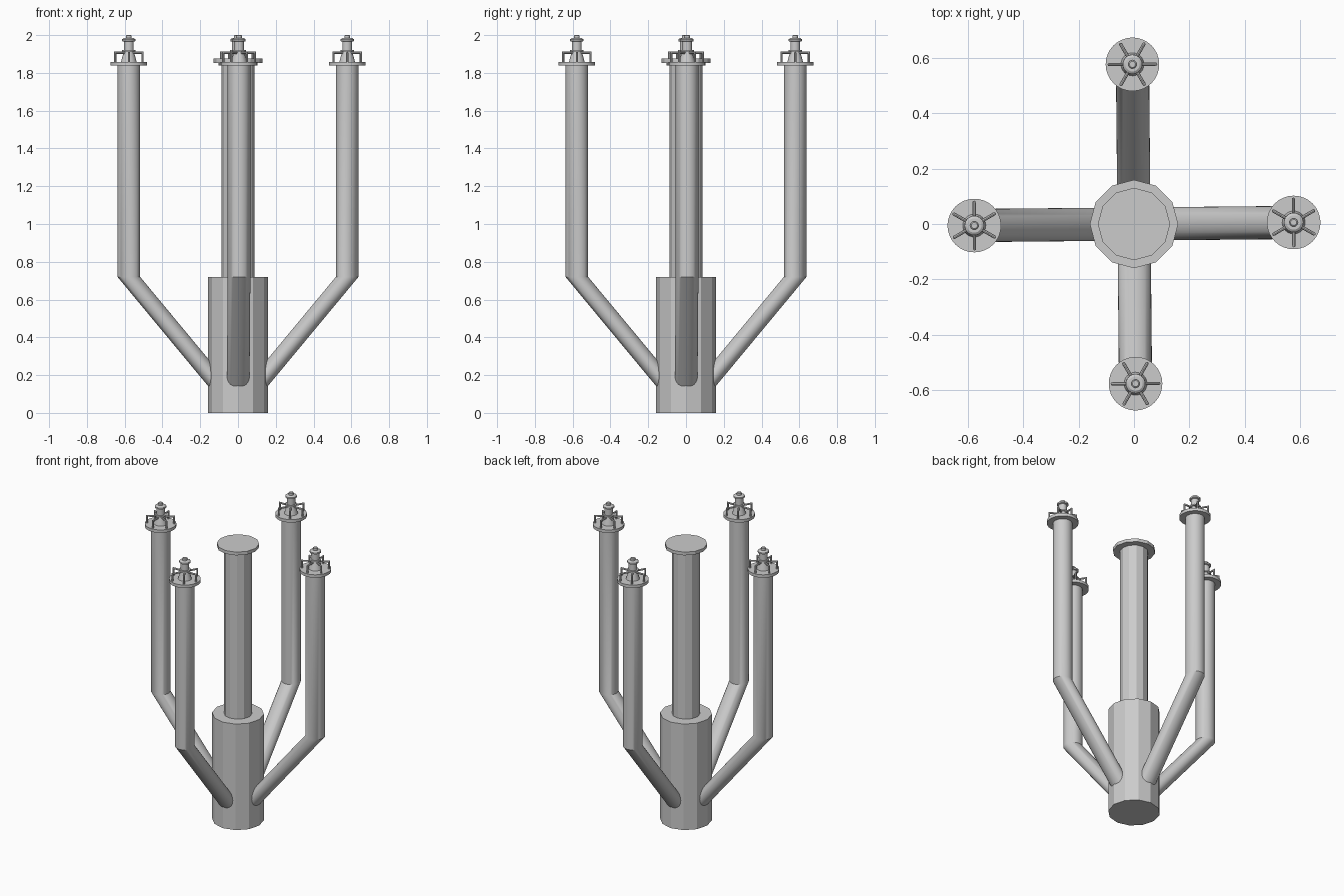
import bpy, bmesh
from math import pi, sin, cos, radians

if "Cube" in bpy.data.objects:
    bpy.data.objects.remove(bpy.data.objects["Cube"])


def finish(name, bm, smooth=True):
    bmesh.ops.recalc_face_normals(bm, faces=bm.faces)
    me = bpy.data.meshes.new(name)
    bm.to_mesh(me)
    bm.free()
    ob = bpy.data.objects.new(name, me)
    bpy.context.collection.objects.link(ob)
    if smooth:
        bpy.ops.object.select_all(action='DESELECT')
        bpy.context.view_layer.objects.active = ob
        ob.select_set(True)
        bpy.ops.object.shade_smooth_by_angle(angle=radians(30))
    return ob


def stack(bm, rings, n):
    """Skin a stack of horizontal circles (centre x, z, radius), capped at both ends."""
    loops = [[bm.verts.new((x + r * cos(2 * pi * i / n), r * sin(2 * pi * i / n), z))
              for i in range(n)] for x, z, r in rings]
    for a, b in zip(loops, loops[1:]):
        for i in range(n):
            j = (i + 1) % n
            bm.faces.new((a[i], a[j], b[j], b[i]))
    bm.faces.new(loops[0])
    bm.faces.new(loops[-1])


def tube(bm, path, r, angle, cx, n=8):
    """Mitred round rod along a path of (radial, z) points: in, corner, down."""
    (r0, z0), (r1, z1), (r2, z2) = path
    loops = []
    for k in range(3):
        loop = []
        for i in range(n):
            u, v = r * cos(2 * pi * i / n), r * sin(2 * pi * i / n)
            rad, z = ((r0, z0 + u), (r1 + u, z1 + u), (r2 + u, z2))[k]
            loop.append(bm.verts.new((cx + rad * cos(angle) - v * sin(angle),
                                      rad * sin(angle) + v * cos(angle), z)))
        loops.append(loop)
    for a, b in zip(loops, loops[1:]):
        for i in range(n):
            j = (i + 1) % n
            bm.faces.new((a[i], a[j], b[j], b[i]))
    bm.faces.new(loops[0])
    bm.faces.new(loops[-1])


# Faceted base, central column and its cap
for name, z0, z1, r in (("base", 0, 0.72, 0.16),
                        ("column", 0.72, 1.855, 0.087),
                        ("column_cap", 1.853, 1.875, 0.131)):
    bm = bmesh.new()
    stack(bm, [(0, z0, r), (0, z1, r)], 12)
    finish(name, bm, smooth=False)

ARM_X = 0.578
for k in range(4):
    turn = k * pi / 2 + radians(0.55)

    # Bent arm: sloping out of the base, then straight up
    bm = bmesh.new()
    stack(bm, [(0.08, 0.12, 0.06), (ARM_X, 0.72, 0.06), (ARM_X, 1.84, 0.06)], 32)
    arm = finish(f"arm_{k}", bm)

    # Disc on the arm end
    bm = bmesh.new()
    stack(bm, [(ARM_X, 1.838, 0.097), (ARM_X, 1.858, 0.097)], 32)
    disc = finish(f"arm_disc_{k}", bm)

    # Turned nozzle
    bm = bmesh.new()
    profile = [(0.042, 1.857), (0.027, 1.912), (0.036, 1.912), (0.036, 1.922),
               (0.026, 1.922), (0.026, 1.965), (0.035, 1.968), (0.035, 1.978),
               (0.026, 1.984), (0.015, 1.984), (0.015, 1.997), (0.011, 2.0)]
    stack(bm, [(ARM_X, z, r) for r, z in profile], 24)
    nozzle = finish(f"nozzle_{k}", bm)

    # Six bracket rods around the nozzle
    bm = bmesh.new()
    for i in range(6):
        tube(bm, [(0.02, 1.906), (0.084, 1.906), (0.084, 1.856)], 0.006,
             pi / 6 + i * pi / 3, ARM_X)
    brackets = finish(f"brackets_{k}", bm)

    for ob in (arm, disc, nozzle, brackets):
        ob.rotation_euler.z = turn
